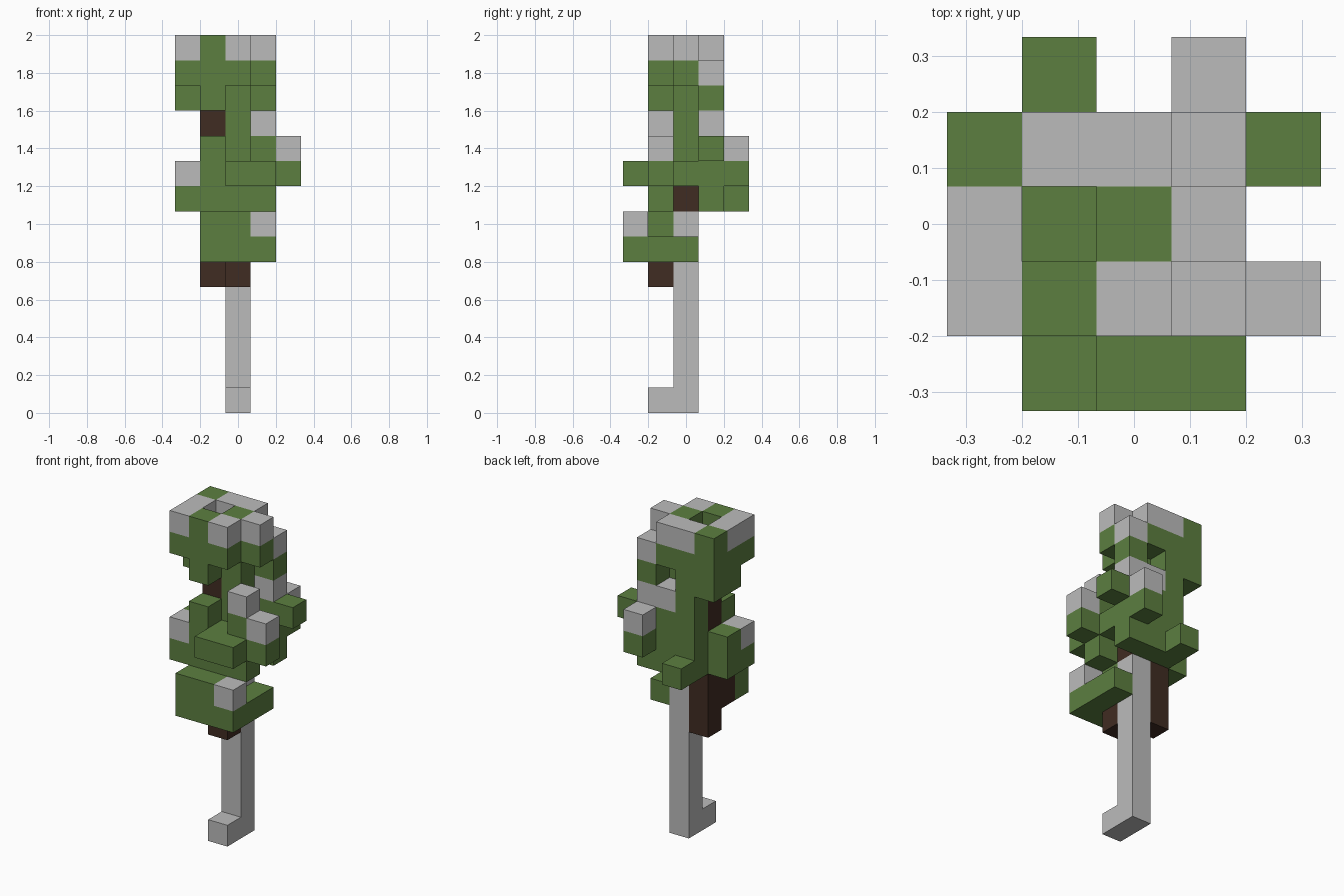
import bpy, bmesh
from itertools import product
from mathutils import Vector

cube = bpy.data.objects.get("Cube")
if cube:
    bpy.data.objects.remove(cube, do_unlink=True)

BLOCK = 2 / 15  # edge length of one block
grid = {}       # block position -> part name


def make_material(name, color):
    mat = bpy.data.materials.new(name)
    mat.use_nodes = True
    mat.diffuse_color = (*color, 1)
    bsdf = mat.node_tree.nodes["Principled BSDF"]
    bsdf.inputs["Base Color"].default_value = (*color, 1)
    bsdf.inputs["Roughness"].default_value = 0.9
    return mat


def span(value):
    """One position, or all positions from first to last."""
    first, last = value if isinstance(value, tuple) else (value, value)
    return range(first, last + 1)


def fill(part, x, y, z):
    """Fill a cuboid of blocks, counted from the centre and from the ground."""
    for cell in product(span(x), span(y), span(z)):
        grid[cell] = part


def build_part(part, material):
    """Make one shell from all blocks of a part, leaving out hidden faces."""
    bm = bmesh.new()
    normals = [Vector(s * (i == k) for i in range(3)) for k in range(3) for s in (1, -1)]
    for cell, n in product([c for c in grid if grid[c] == part], normals):
        if tuple(int(c) for c in Vector(cell) + n) in grid:
            continue
        a = Vector((n.y, n.z, n.x)) / 2
        b = n.cross(a)
        mid = Vector(cell) + Vector((0, 0, 0.5)) + n / 2
        corners = (mid + a + b, mid - a + b, mid - a - b, mid + a - b)
        bm.faces.new([bm.verts.new(c * BLOCK) for c in corners])
    bmesh.ops.remove_doubles(bm, verts=bm.verts, dist=BLOCK / 100)
    mesh = bpy.data.meshes.new(part)
    bm.to_mesh(mesh)
    bm.free()
    mesh.materials.append(material)
    bpy.context.collection.objects.link(bpy.data.objects.new(part, mesh))


# Post with a foot pointing forward
fill("post", 0, 0, (0, 7))
fill("post", 0, -1, 0)

# Bark around the post and up through the leaves
fill("bark", -1, 0, (5, 7))
fill("bark", -1, -1, (6, 7))
fill("bark", 0, -1, (5, 6))
fill("bark", 0, 0, (8, 9))
fill("bark", -1, 0, (10, 11))

# Lower clump: front bar, side ledge and pale corner
fill("lower_leaves", (-1, 1), -2, 6)
fill("lower_leaves", (-1, 0), -2, 7)
fill("lower_leaves", 1, (-1, 0), 6)
fill("lower_leaves", 0, -1, 7)
fill("lower_pale_block", 1, -2, 7)

# Middle clump: thick ring around the bark
fill("middle_leaves", (-1, 1), 1, (8, 9))
fill("middle_leaves", (-2, -1), 0, (8, 9))
fill("middle_leaves", (-2, 1), -1, 8)
fill("middle_leaves", (-1, 2), -1, 9)
fill("middle_leaves", 1, 0, 9)

# Middle clump: bumps at the front and back, upper back row
fill("middle_leaves", (0, 1), -2, 9)
fill("middle_leaves", -1, 2, 8)
fill("middle_leaves", 1, 2, 9)
fill("middle_leaves", (-1, 2), 1, 10)
for x in (-1, 1):
    fill("middle_leaves", x, -1, 10)

# Middle clump: pale tips
fill("middle_pale_blocks", -2, -1, 9)
fill("middle_pale_blocks", 2, -1, 10)
fill("middle_pale_blocks", 1, 2, 10)
fill("middle_pale_blocks", 1, -1, 11)
fill("middle_pale_blocks", (0, 1), 1, 11)

# Leafy stems carrying the crown
fill("upper_leaves", 0, 0, (10, 14))
fill("upper_leaves", -1, 1, (11, 12))
fill("upper_leaves", -1, -1, (12, 14))
fill("upper_leaves", 1, 1, 12)

# Crown with a hollow in the top
fill("upper_leaves", (-2, -1), (0, 1), 12)
fill("upper_leaves", (-2, 0), (-1, 1), 13)
fill("upper_leaves", 1, 0, 13)
fill("upper_leaves", -2, 1, 14)

# Pale rim of the crown
fill("crown_pale_blocks", 1, 1, 13)
fill("crown_pale_blocks", (-1, 0), 1, 14)
fill("crown_pale_blocks", -2, (-1, 0), 14)
fill("crown_pale_blocks", 1, 0, 14)
fill("crown_pale_blocks", 0, -1, 14)

green = make_material("leaf green", (0.107, 0.212, 0.051))
grey = make_material("light grey", (0.50, 0.50, 0.50))
brown = make_material("dark brown", (0.051, 0.025, 0.016))

for part in dict.fromkeys(grid.values()):
    if part == "bark":
        build_part(part, brown)
    else:
        build_part(part, green if part.endswith("leaves") else grey)
